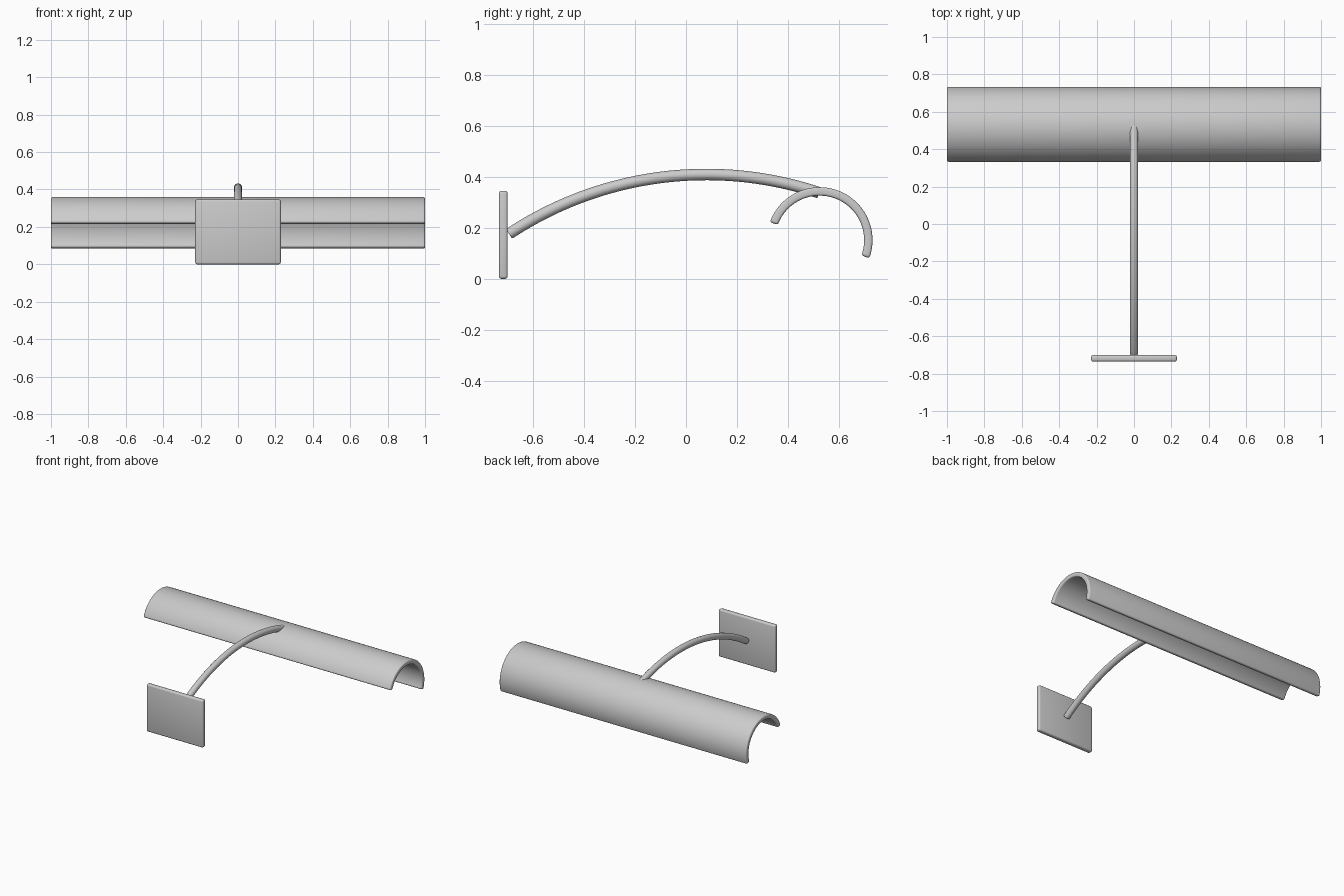
import bpy
import bmesh
from math import radians, sin, cos, tau
from mathutils import Matrix

cube = bpy.data.objects.get("Cube")
if cube:
    bpy.data.objects.remove(cube, do_unlink=True)

# Single brushed grey metal
GREY = (0.6, 0.6, 0.6, 1.0)
metal = bpy.data.materials.new("grey metal")
metal.use_nodes = True
metal.diffuse_color = GREY
metal.node_tree.nodes["Principled BSDF"].inputs["Base Color"].default_value = GREY


def finish(name, bm, rounding):
    """Round the sharp edges, then make a smooth shaded object."""
    bmesh.ops.recalc_face_normals(bm, faces=bm.faces)
    sharp = [e for e in bm.edges if e.calc_face_angle(0) > radians(40)]
    bmesh.ops.bevel(bm, geom=sharp, offset=rounding, segments=3,
                    profile=0.5, affect='EDGES', clamp_overlap=True)
    mesh = bpy.data.meshes.new(name)
    bm.to_mesh(mesh)
    bm.free()
    mesh.materials.append(metal)
    obj = bpy.data.objects.new(name, mesh)
    bpy.context.collection.objects.link(obj)
    bpy.ops.object.select_all(action='DESELECT')
    obj.select_set(True)
    bpy.context.view_layer.objects.active = obj
    bpy.ops.object.shade_smooth_by_angle(angle=radians(40))
    return obj


def sweep_arc(name, centre, start, end, steps, section, rounding):
    """Sweep a section of (x, radius) points along an arc in the YZ plane."""
    bm = bmesh.new()
    rings = []
    for i in range(steps + 1):
        a = radians(start + (end - start) * i / steps)
        rings.append([bm.verts.new((x, centre[0] + r * cos(a), centre[1] + r * sin(a)))
                      for x, r in section])
    n = len(section)
    for a, b in zip(rings, rings[1:]):
        for j in range(n):
            k = (j + 1) % n
            bm.faces.new((a[j], a[k], b[k], b[j]))
    bm.faces.new(rings[0])
    bm.faces.new(rings[-1])
    return finish(name, bm, rounding)


# Half-tube lamp shade, tilted back
sweep_arc("lamp_shade", (0.525, 0.152), -20, 160, 48,
          [(-1, 0.175), (1, 0.175), (1, 0.208), (-1, 0.208)], 0.009)

# Curved round arm
ARM_RADIUS, TUBE = 1.405, 0.0225
circle = [(TUBE * cos(tau * i / 20), ARM_RADIUS + TUBE * sin(tau * i / 20)) for i in range(20)]
sweep_arc("curved_arm", (0.08, 0.41 - ARM_RADIUS), 90 - 18.4, 90 + 33.5, 40, circle, 0.004)

# Flat mounting plate
bm = bmesh.new()
bmesh.ops.create_cube(bm, size=1, matrix=Matrix.Translation((0, -0.718, 0.173))
                      @ Matrix.Diagonal((0.458, 0.034, 0.346, 1)))
finish("mounting_plate", bm, 0.01)
